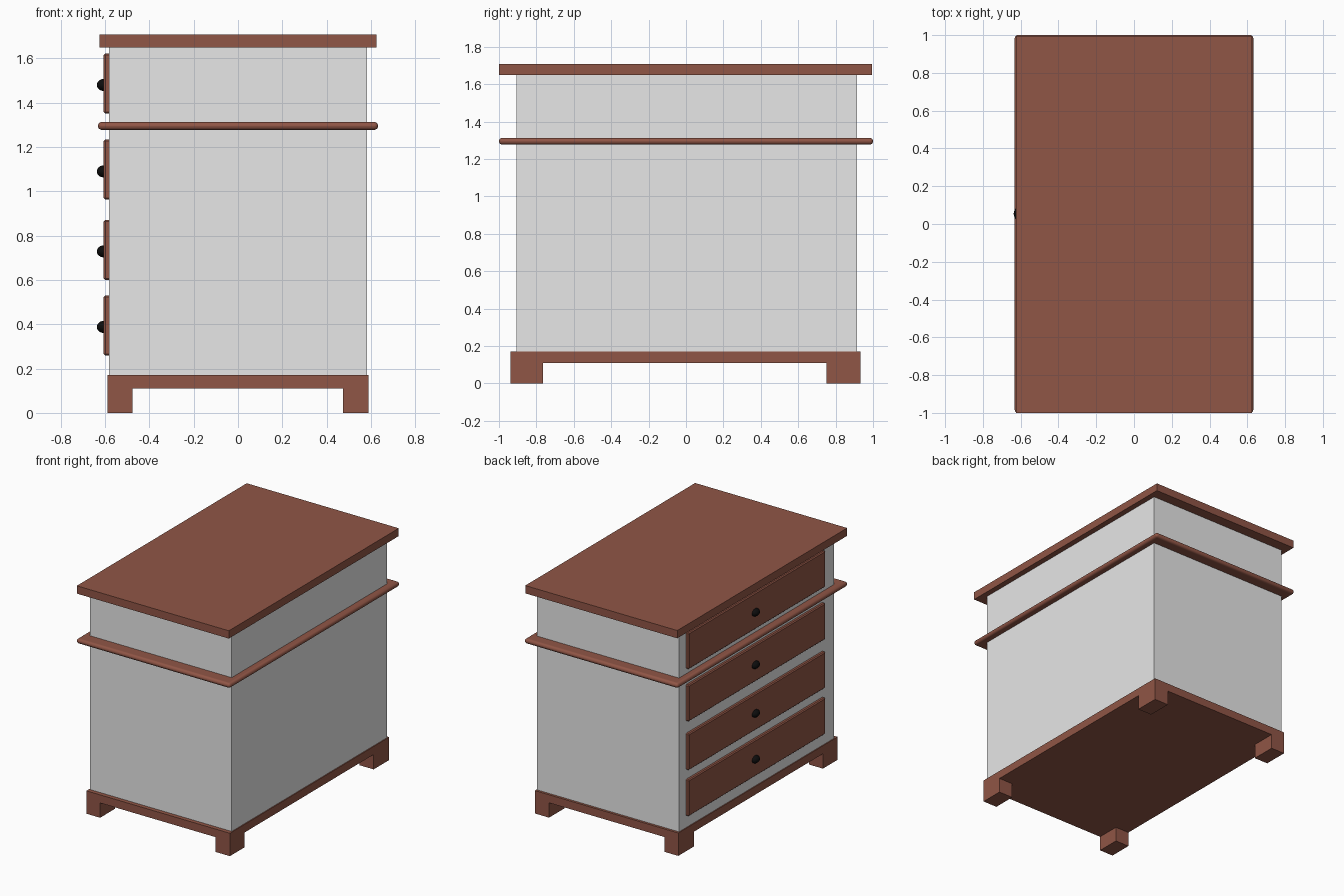
import bpy
import math

if "Cube" in bpy.data.objects:
    bpy.data.objects.remove(bpy.data.objects["Cube"])


def material(name, r, g, b):
    m = bpy.data.materials.new(name)
    m.diffuse_color = (r, g, b, 1)
    m.use_nodes = True
    m.node_tree.nodes["Principled BSDF"].inputs["Base Color"].default_value = m.diffuse_color
    return m


WOOD = material("brown wood", 0.28, 0.092, 0.061)
PAINT = material("pale grey paint", 0.8, 0.8, 0.8)
BLACK = material("black knob", 0.004, 0.004, 0.004)


def box(name, mat, x, y, z, bevel=0, segments=1):
    """Box from (min, max) ranges, with optional bevelled edges."""
    bpy.ops.mesh.primitive_cube_add(
        size=1, location=[(a + b) / 2 for a, b in (x, y, z)])
    ob = bpy.context.object
    ob.name = name
    ob.scale = [b - a for a, b in (x, y, z)]
    bpy.ops.object.transform_apply(location=False, rotation=False, scale=True)
    ob.data.materials.append(mat)
    if bevel:
        mod = ob.modifiers.new("Bevel", 'BEVEL')
        mod.width = bevel
        mod.segments = segments
    return ob


# Carcass, top and base plate
box("cabinet_body", PAINT, (-0.583, 0.583), (-0.907, 0.915), (0.165, 1.655))
box("table_top", WOOD, (-0.625, 0.625), (-1.0, 0.995), (1.65, 1.708))
box("base_plate", WOOD, (-0.59, 0.59), (-0.938, 0.933), (0.11, 0.17))

# Rounded moulding below the top drawer
box("moulding", WOOD, (-0.632, 0.632), (-1.0, 1.0), (1.277, 1.313), 0.0175, 4)
bpy.ops.object.shade_smooth_by_angle(angle=math.radians(40))

# Corner feet
for side, x in (("left", (-0.59, -0.477)), ("right", (0.473, 0.59))):
    for end, y in (("front", (-0.938, -0.765)), ("back", (0.75, 0.933))):
        box(f"{end}_{side}_foot", WOOD, x, y, (0, 0.112))

# Four drawers with oval knobs on the left side
for i, (z, knob_z) in enumerate(
        ((0.258, 0.388), (0.6, 0.729), (0.962, 1.09), (1.351, 1.48)), 1):
    box(f"drawer_front_{i}", WOOD, (-0.606, -0.57), (-0.774, 0.834),
        (z, z + 0.271), 0.007)
    bpy.ops.mesh.primitive_uv_sphere_add(
        segments=20, ring_count=12, radius=1, location=(-0.607, 0.054, knob_z))
    knob = bpy.context.object
    knob.name = f"drawer_knob_{i}"
    knob.scale = (0.03, 0.037, 0.027)
    bpy.ops.object.transform_apply(location=False, rotation=False, scale=True)
    knob.data.materials.append(BLACK)
    bpy.ops.object.shade_smooth()
